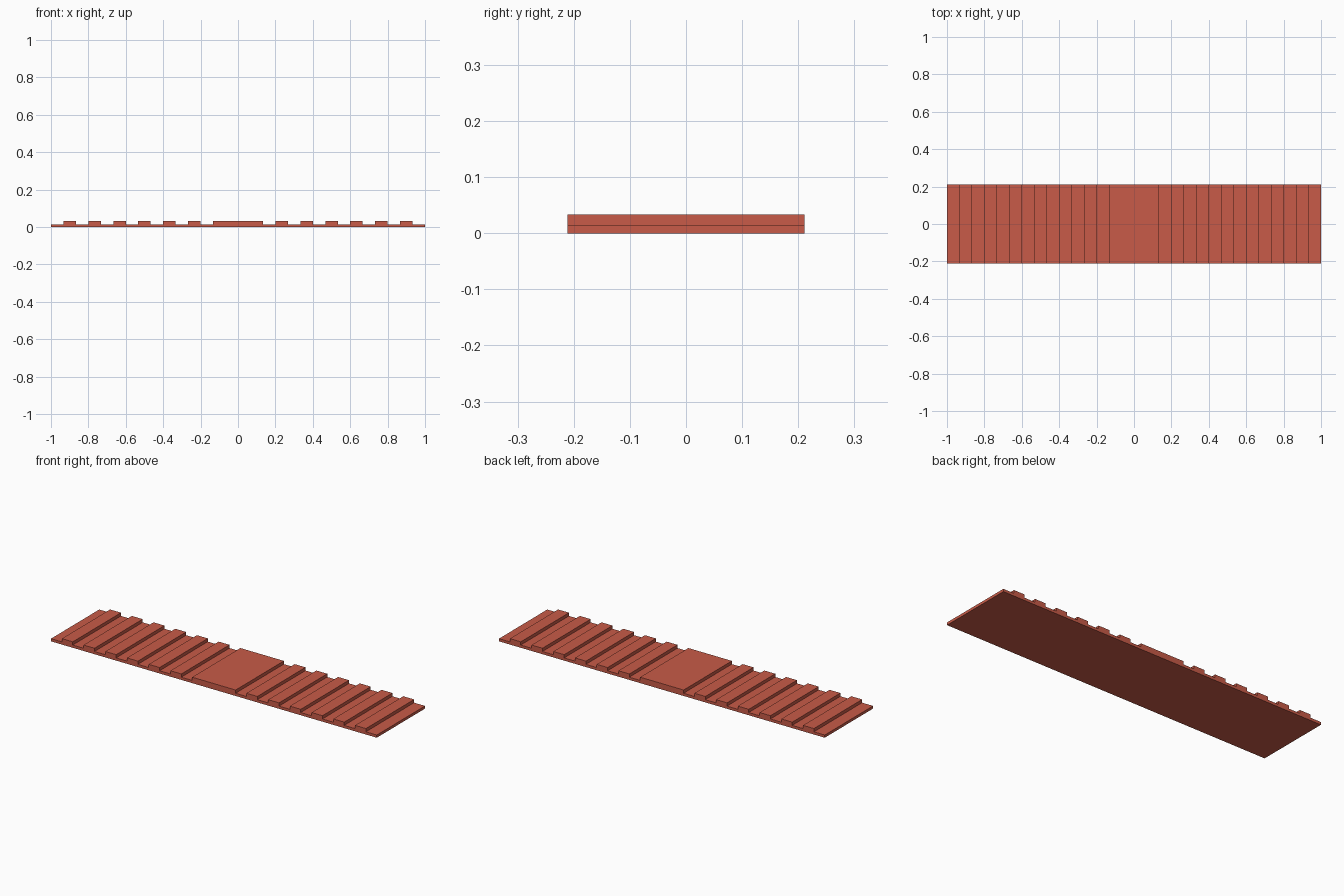
import bpy, bmesh

if "Cube" in bpy.data.objects:
    bpy.data.objects.remove(bpy.data.objects["Cube"])

PITCH = 1 / 15            # rib width and groove width
HALF_Y = 0.2115
BASE_Z, TOP_Z = 0.015, 0.033

mat = bpy.data.materials.new("red_plastic")
mat.diffuse_color = (0.58, 0.105, 0.065, 1)
mat.use_nodes = True
mat.node_tree.nodes["Principled BSDF"].inputs["Base Color"].default_value = mat.diffuse_color

# Raised spans along x: six ribs each side of a wide centre pad
right_ribs = [((3 + 2 * i) * PITCH, (4 + 2 * i) * PITCH) for i in range(6)]
left_ribs = [(-b, -a) for a, b in reversed(right_ribs)]
spans = left_ribs + [(-2 * PITCH, 2 * PITCH)] + right_ribs

# Side profile: flat underside, crenellated top
profile = [(1, 0), (-1, 0), (-1, BASE_Z)]
for a, b in spans:
    profile += [(a, BASE_Z), (a, TOP_Z), (b, TOP_Z), (b, BASE_Z)]
profile.append((1, BASE_Z))

# Extrude the profile across the depth
bm = bmesh.new()
face = bm.faces.new([bm.verts.new((x, -HALF_Y, z)) for x, z in profile])
ext = bmesh.ops.extrude_face_region(bm, geom=[face], use_keep_orig=True)
moved = [g for g in ext["geom"] if isinstance(g, bmesh.types.BMVert)]
bmesh.ops.translate(bm, verts=moved, vec=(0, 2 * HALF_Y, 0))
bmesh.ops.recalc_face_normals(bm, faces=bm.faces)

mesh = bpy.data.meshes.new("ribbed_plate")
bm.to_mesh(mesh)
bm.free()
mesh.materials.append(mat)
plate = bpy.data.objects.new("ribbed_plate", mesh)
bpy.context.collection.objects.link(plate)
